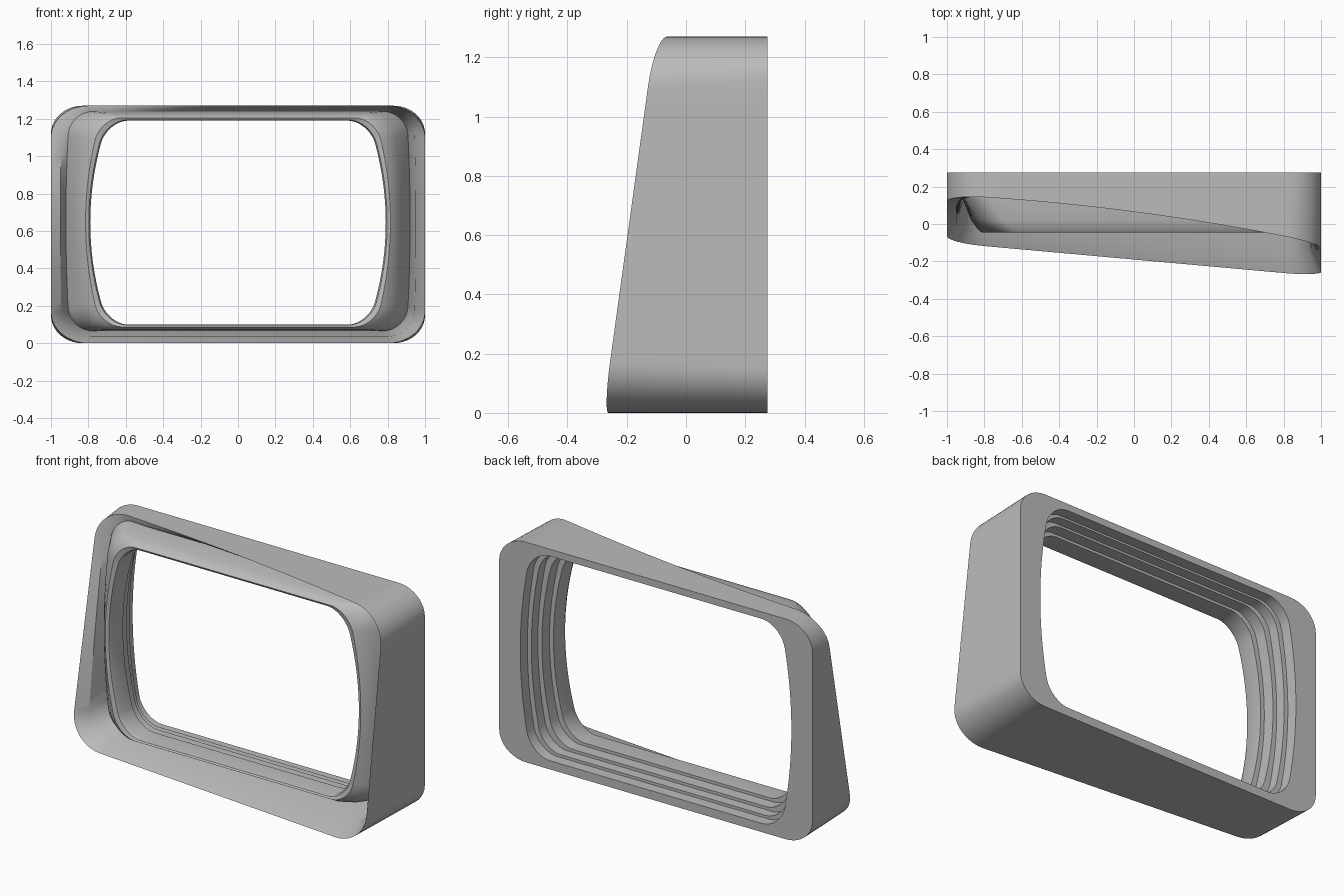
import bpy, bmesh, math

cube = bpy.data.objects.get("Cube")
if cube:
    bpy.data.objects.remove(cube, do_unlink=True)

HEIGHT, BACK = 1.27, 0.275

grey = bpy.data.materials.new("plain grey")
grey.use_nodes = True
colour = (0.5, 0.5, 0.5, 1)
grey.diffuse_color = colour
grey.node_tree.nodes["Principled BSDF"].inputs["Base Color"].default_value = colour


def rim_y(x, z):
    """Front edge of the hood, leaning back towards the top and the right side."""
    low = -0.19 - 0.09 * x
    high = 0.065 - 0.13 * x - 0.04 * x * x
    t = z / HEIGHT
    return low + (high - low) * t


def channel_y(x, z):
    """Bottom of the groove between hood and inner ring."""
    return max(0.14, rim_y(x, z) + 0.012)


def lip_y(x, z):
    """Rounded-over zone between the rim and the groove."""
    return rim_y(x, z) + 0.3 * (channel_y(x, z) - rim_y(x, z))


def outline(half, z0, z1, rx, rz, barrel, depth, arc=10, side=16):
    """Rounded rectangle with barrel-shaped sides; depth is a number or a function."""
    mid, hz = (z0 + z1) / 2, (z1 - z0) / 2
    corners = []
    for q, (sx, sz) in enumerate([(1, 1), (-1, 1), (-1, -1), (1, -1)]):
        pts = []
        for i in range(arc + 1):
            a = math.pi / 2 * (q + i / arc)
            pts.append((sx * (half - rx) + rx * math.cos(a),
                        sz * (hz - rz) + rz * math.sin(a)))
        corners.append(pts)
    loop = []
    for q, pts in enumerate(corners):
        loop += pts
        (ax, az), (bx, bz) = pts[-1], corners[(q + 1) % 4][0]
        loop += [(ax + (bx - ax) * i / side, az + (bz - az) * i / side)
                 for i in range(1, side)]
    result = []
    for x, z in loop:
        x *= 1 - barrel * (z / hz) ** 2
        z += mid
        result.append((x, depth(x, z) if callable(depth) else depth, z))
    return result


def loft(name, loops):
    """Skin a series of matching outlines."""
    bm = bmesh.new()
    rings = [[bm.verts.new(p) for p in loop] for loop in loops]
    n = len(rings[0])
    for a, b in zip(rings, rings[1:]):
        for i in range(n):
            j = (i + 1) % n
            bm.faces.new((a[i], a[j], b[j], b[i]))
    mesh = bpy.data.meshes.new(name)
    bm.to_mesh(mesh)
    bm.free()
    mesh.materials.append(grey)
    obj = bpy.data.objects.new(name, mesh)
    bpy.context.collection.objects.link(obj)
    bpy.ops.object.select_all(action='DESELECT')
    obj.select_set(True)
    bpy.context.view_layer.objects.active = obj
    bpy.ops.object.shade_smooth_by_angle(angle=math.radians(30))
    return obj


# Edges shared by the two parts
groove = outline(0.92, 0.065, 1.24, 0.13, 0.13, 0.02, channel_y)
back_opening = outline(0.865, 0.05, 1.23, 0.13, 0.13, 0.08, BACK)

# Outer hood: sloping lip, slanted rim, outer wall and flat back
loft("outer_hood", [
    groove,
    outline(0.95, 0.035, 1.257, 0.15, 0.14, 0.01, lip_y),
    outline(1.0, 0.0, HEIGHT, 0.2, 0.17, 0, rim_y),
    outline(1.0, 0.0, HEIGHT, 0.17, 0.15, 0, BACK),
    back_opening,
])

# Inner ring: rounded bead in front, stepped ledges behind
bead = [
    (0.87, 0.07, 1.232, 0.13, 0.05, 0.02),
    (0.835, 0.078, 1.218, 0.13, 0.08, -0.028),
    (0.815, 0.088, 1.205, 0.12, 0.1, -0.045),
    (0.798, 0.097, 1.193, 0.12, 0.12, -0.038),
    (0.79, 0.1, 1.19, 0.12, 0.12, -0.02),
    (0.79, 0.1, 1.19, 0.12, 0.12, 0.08),
    (0.815, 0.083, 1.205, 0.12, 0.11, 0.08),
    (0.815, 0.083, 1.205, 0.12, 0.11, 0.15),
    (0.84, 0.066, 1.218, 0.12, 0.09, 0.15),
    (0.84, 0.066, 1.218, 0.12, 0.09, 0.21),
    (0.865, 0.05, 1.23, 0.13, 0.08, 0.21),
]
loft("inner_ring", [groove]
     + [outline(h, a, b, r, r, k, y) for h, a, b, r, k, y in bead]
     + [back_opening])
